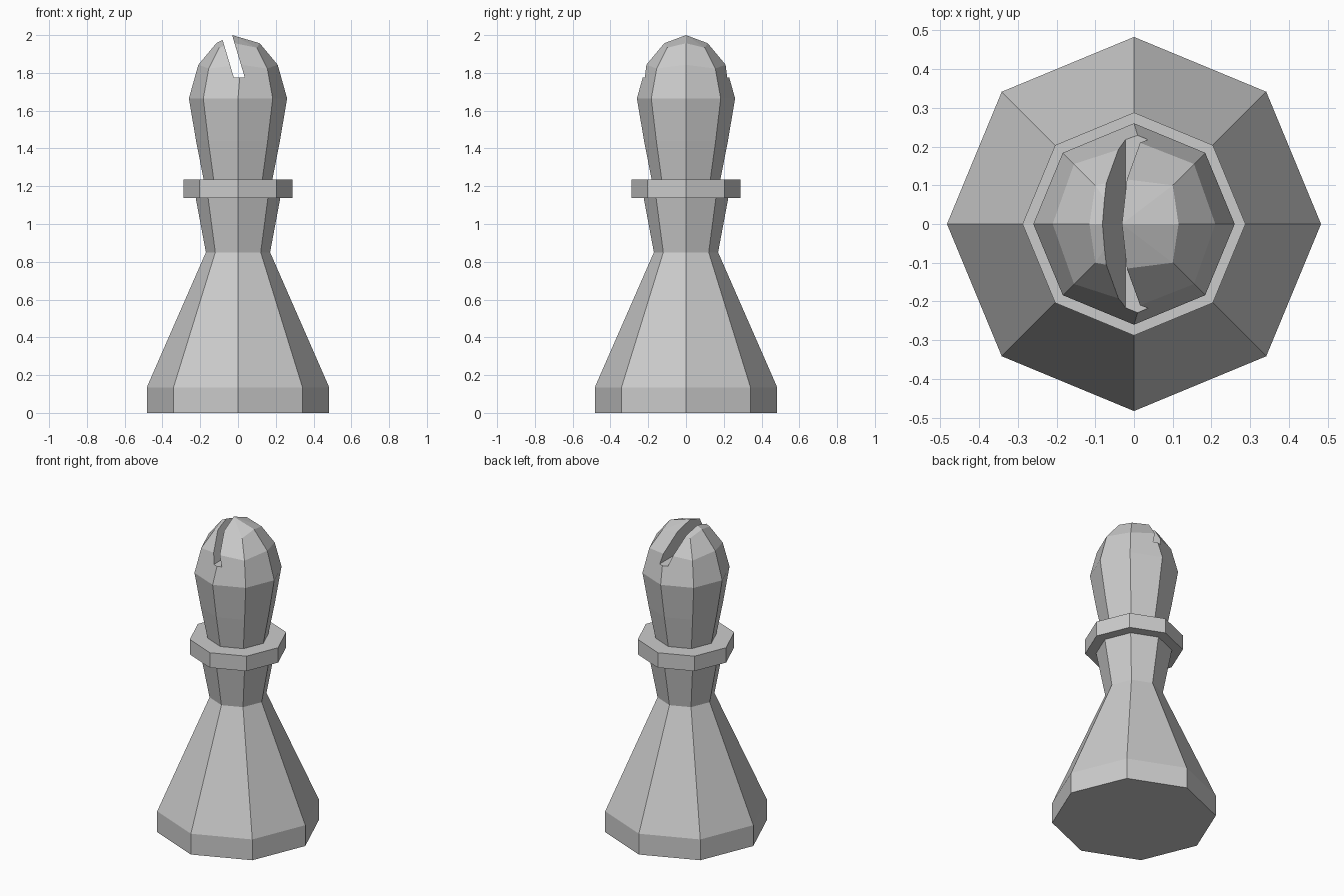
import bpy, bmesh
from math import cos, sin, pi

if "Cube" in bpy.data.objects:
    bpy.data.objects.remove(bpy.data.objects["Cube"])


def make_object(name, bm):
    bmesh.ops.recalc_face_normals(bm, faces=bm.faces[:])
    me = bpy.data.meshes.new(name)
    bm.to_mesh(me)
    bm.free()
    ob = bpy.data.objects.new(name, me)
    bpy.context.collection.objects.link(ob)
    return ob


def lathe(bm, profile, sides=8):
    """Stack octagonal rings of (radius, z), closed at the bottom."""
    rings = [[bm.verts.new((r * cos(2 * pi * i / sides), r * sin(2 * pi * i / sides), z))
              for i in range(sides)] for r, z in profile]
    bm.faces.new(rings[0][::-1])
    for a, b in zip(rings, rings[1:]):
        for i in range(sides):
            j = (i + 1) % sides
            bm.faces.new((a[i], a[j], b[j], b[i]))
    return rings


def solid(name, profile):
    bm = bmesh.new()
    bm.faces.new(lathe(bm, profile)[-1])
    return make_object(name, bm)


# Flared base with neck, and the collar ring
solid("base_and_neck", [(0.483, 0), (0.483, 0.135), (0.17, 0.85), (0.228, 1.16)])
solid("collar", [(0.288, 1.138), (0.288, 1.235)])

# Head: octagonal bulb with a slightly uneven dome
bm = bmesh.new()
rings = lathe(bm, [(0.177, 1.21), (0.222, 1.44), (0.26, 1.665), (0.21, 1.843), (0.115, 1.957)])
for ring, diag, z, shift in ((rings[3], 0.155, 1.823, 0.015), (rings[4], 0.1, 1.933, -0.018)):
    for i, v in enumerate(ring):
        if i % 2:
            v.co.x = diag if v.co.x > 0 else -diag
            v.co.y = diag if v.co.y > 0 else -diag
            v.co.z = z
        elif i in (2, 6):
            v.co.x = shift
tip = bm.verts.new((-0.031, 0, 2.0))
for i in range(8):
    bm.faces.new((rings[4][i], rings[4][(i + 1) % 8], tip))
head = make_object("head", bm)

# Slanted slot cut right through the dome, front to back
bm = bmesh.new()
outline = [(-0.022, 1.775), (0.036, 1.775), (-0.061, 2.1), (-0.119, 2.1)]
front, back = [[bm.verts.new((x, y, z)) for x, z in outline] for y in (-0.4, 0.4)]
bm.faces.new(front)
bm.faces.new(back[::-1])
for i in range(4):
    j = (i + 1) % 4
    bm.faces.new((front[j], front[i], back[i], back[j]))
cutter = make_object("slot_cutter", bm)
cutter.hide_render = True

cut = head.modifiers.new("slot", 'BOOLEAN')
cut.operation = 'DIFFERENCE'
cut.solver = 'EXACT'
cut.object = cutter
bpy.context.view_layer.objects.active = head
bpy.ops.object.modifier_apply(modifier=cut.name)
bpy.data.objects.remove(cutter)
